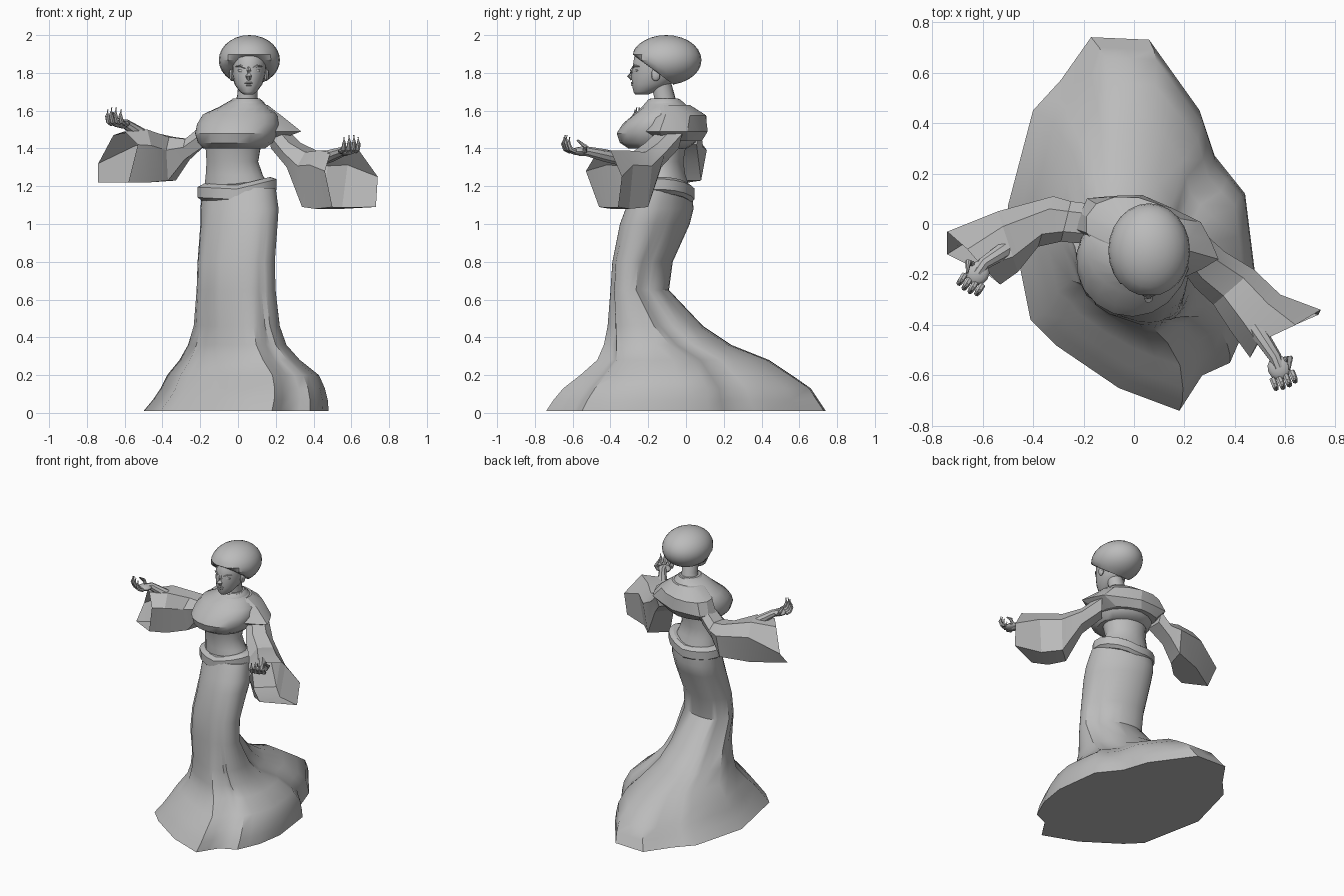
import bpy, bmesh, math
from mathutils import Vector as V, Matrix

if "Cube" in bpy.data.objects:
    bpy.data.objects.remove(bpy.data.objects["Cube"])

grey = bpy.data.materials.new("stone_grey")
grey.use_nodes = True
TONE = (0.5, 0.5, 0.5, 1)
grey.diffuse_color = TONE
grey.node_tree.nodes["Principled BSDF"].inputs["Base Color"].default_value = TONE
parts = []


def finish(name, bm, angle=35):
    bmesh.ops.recalc_face_normals(bm, faces=bm.faces[:])
    mesh = bpy.data.meshes.new(name)
    bm.to_mesh(mesh)
    bm.free()
    mesh.materials.append(grey)
    ob = bpy.data.objects.new(name, mesh)
    bpy.context.collection.objects.link(ob)
    parts.append((ob, angle))
    return ob


def loft(name, rings, caps=(True, True), angle=35):
    """Skin a list of equal-length closed rings."""
    bm = bmesh.new()
    rows = [[bm.verts.new(p) for p in r] for r in rings]
    n = len(rows[0])
    for a, b in zip(rows, rows[1:]):
        for i in range(n):
            j = (i + 1) % n
            bm.faces.new((a[i], a[j], b[j], b[i]))
    for cap, row in zip(caps, (rows[0], rows[-1])):
        if cap:
            bm.faces.new(row)
    return finish(name, bm, angle)


def ring(z, cx, cy, rx, ry, yaw=0, n=18, tilt=0, bow=0, zig=0):
    pts = []
    for i in range(n):
        a = math.tau * i / n
        k = 1 - zig * (i % 2)
        p = V((rx * k * math.cos(a), ry * k * math.sin(a), 0))
        p = Matrix.Rotation(yaw, 3, 'Z') @ p
        pts.append(V((cx + p.x, cy + p.y, z + tilt * p.x + bow * abs(p.x))))
    return pts


def tube(name, path, radii, n=7):
    path = [V(p) for p in path]
    rings = []
    for i, p in enumerate(path):
        d = path[min(i + 1, len(path) - 1)] - path[max(i - 1, 0)]
        q = d.to_track_quat('Z', 'Y')
        rings.append([p + q @ V((radii[i] * math.cos(t), radii[i] * math.sin(t), 0))
                      for t in (math.tau * k / n for k in range(n))])
    return loft(name, rings)


def blob(name, centre, ax, ay, az, seg=12):
    """Ellipsoid from three half-axis vectors."""
    m = Matrix((ax, ay, az)).transposed().to_4x4()
    m.translation = centre
    bm = bmesh.new()
    bmesh.ops.create_uvsphere(bm, u_segments=seg, v_segments=seg // 2 + 2, radius=1, matrix=m)
    return finish(name, bm)


# Skirt: the hem outline shrinks into a slim tube, skewed towards the left front
hem = [(-.17, .74), (-.29, .57), (-.4, .45), (-.5, .07), (-.41, -.38), (-.31, -.48),
       (-.06, -.65), (.18, -.74), (.27, -.6), (.38, -.55), (.45, -.39), (.48, -.2),
       (.44, .12), (.32, .27), (.26, .45), (.06, .73)]
hem = [V(p) for p in hem]
outline = []
for a, b in zip(hem, hem[1:] + hem[:1]):
    outline += [a, (a + b) / 2]
SKEW = -.33
CREASES = {4: .06, 5: .1, 25: .1, 26: .15, 27: .1, 9: .07, 12: .05, 17: .05}
levels = [(.01, -.5, .48, -.74, .74, 1), (.07, -.45, .475, -.7, .7, 1),
          (.13, -.41, .46, -.65, .66, 1), (.2, -.375, .43, -.56, .56, .9),
          (.28, -.31, .33, -.47, .44, .8), (.36, -.265, .26, -.435, .24, .6),
          (.46, -.235, .225, -.415, .09, .4), (.65, -.22, .2, -.4, -.09, .1),
          (.8, -.215, .195, -.39, -.07, 0), (1, -.2, .21, -.35, .02, 0),
          (1.08, -.2, .215, -.32, .04, 0), (1.19, -.19, .2, -.27, .03, 0)]
rings = []
for z, x0, x1, y0, y1, mix in levels:
    fold = max(0, 1 - abs(z - .55) / .5)
    row = []
    for i, p in enumerate(outline):
        s = V(((p.x + .01) / .49, p.y / .74))
        a = math.atan2(s.y, s.x)
        s = V((math.cos(a), math.sin(a + SKEW))).lerp(s, mix) * (1 - fold * CREASES.get(i, 0))
        row.append(V(((x0 + x1) / 2 + s.x * (x1 - x0) / 2,
                      (y0 + y1) / 2 + s.y * (y1 - y0) / 2, z)))
    rings.append(row)
loft("skirt", rings, angle=38)

# Belt, dipping at the front and back
loft("belt", [ring(z, -.005, -.115, r, r * .74, -.25, tilt=.1, bow=.15)
              for z, r in ((1.115, .19), (1.13, .215), (1.185, .215), (1.205, .18))], angle=25)

# Waist, then bodice overhanging it
loft("waist", [ring(1.17, 0, -.11, .185, .135, -.25), ring(1.26, -.02, -.12, .155, .115, -.25),
               ring(1.33, -.03, -.125, .14, .11, -.25), ring(1.42, -.025, -.13, .15, .13, -.25)])
loft("bodice", [ring(1.4, -.02, -.15, .165, .155, -.15), ring(1.43, -.015, -.15, .2, .2, -.15),
                ring(1.48, -.01, -.145, .22, .222, -.15), ring(1.53, 0, -.135, .22, .2, -.2),
                ring(1.58, .01, -.115, .2, .16, -.2), ring(1.62, .03, -.11, .13, .125),
                ring(1.66, .045, -.115, .075, .085)])

# Pointed shoulder cape
loft("shoulder_cape", [ring(z, x, y, rx, ry, -.32, 14, zig=zig) for z, x, y, rx, ry, zig in
                       ((1.63, .04, -.08, .12, .1, 0), (1.575, .02, -.04, .22, .14, 0),
                        (1.49, .05, -.045, .3, .15, .08), (1.44, .01, -.05, .2, .13, .04))], angle=20)

# Neck and collar band
tube("neck", [(.045, -.11, 1.6), (.05, -.115, 1.68), (.055, -.14, 1.77)], (.07, .054, .053), 14)
loft("collar", [ring(z, .044, -.114, r, r * 1.06) for z, r in
                ((1.63, .1), (1.645, .094), (1.665, .07))])

# Head
loft("head", [ring(1.685, .055, -.235, .024, .035), ring(1.7, .055, -.222, .045, .057),
              ring(1.74, .055, -.185, .074, .103), ring(1.79, .058, -.165, .088, .125),
              ring(1.84, .06, -.16, .092, .123), ring(1.89, .06, -.155, .092, .12),
              ring(1.93, .06, -.14, .08, .1)], angle=60)
tube("nose", [(.057, -.276, 1.835), (.057, -.286, 1.81), (.057, -.296, 1.785), (.057, -.283, 1.767)],
     (.006, .012, .017, .012))
for z, w in ((1.747, .024), (1.736, .019)):
    blob("lip", (.056, -.28, z), (w, 0, 0), (0, .012, 0), (0, 0, .007), 10)
for side, label in ((1, "left"), (-1, "right")):
    x = .058 + side * .04
    blob(label + "_eye", (x, -.264, 1.81), (.021, side * .008, side * .004), (0, .011, 0), (0, 0, .008), 10)
    tube(label + "_brow", [(x - side * .022, -.28, 1.825), (x + side * .006, -.272, 1.838),
                           (x + side * .03, -.248, 1.834)], (.004, .006, .003), 5)
    blob(label + "_ear", (.058 + side * .092, -.16, 1.79), (.014, 0, 0), (0, .024, 0), (0, 0, .034), 10)

# Rounded hair; the lower front slopes back to a hairline behind the ears
hair = blob("hair", (.06, -.105, 1.868), (.162, 0, 0), (0, .187, 0), (0, 0, .132), 24)
for v in hair.data.vertices:
    v.co.y = max(v.co.y, -.292 + 1.35 * max(0, 1.905 - v.co.z))


# Sleeves: wide hanging bags, narrow along the bottom, open at a slanted mouth
def sleeve(name, stations, mouth):
    rings = []
    for x, y, top, low, wx, wy, h in stations:
        mid = low + h * (top - low)
        rings.append([V((x + k * wx, y + k * wy, z)) for k, z in
                      ((.5, top), (1, mid), (.7, low), (-.7, low), (-1, mid), (-.5, top))])
    loft(name, rings + [[V(p) for p in mouth]], (True, False), 20)


sleeve("right_sleeve", [(-.17, 0, 1.54, 1.42, 0, .08, .6), (-.27, .01, 1.45, 1.34, .02, .08, .6),
                        (-.35, .01, 1.46, 1.23, .03, .1, .7), (-.5, -.07, 1.5, 1.22, -.04, .12, .7)],
       [(-.66, -.1, 1.47), (-.74, -.03, 1.32), (-.74, -.12, 1.22),
        (-.58, -.2, 1.22), (-.53, -.24, 1.42), (-.6, -.17, 1.49)])
sleeve("left_sleeve", [(.21, -.08, 1.53, 1.4, .05, .06, .6), (.3, -.18, 1.43, 1.3, .06, .07, .6),
                       (.395, -.25, 1.38, 1.09, .08, .07, .75), (.48, -.35, 1.39, 1.08, .1, .07, .75)],
       [(.64, -.4, 1.39), (.74, -.34, 1.25), (.73, -.36, 1.09),
        (.5, -.46, 1.09), (.46, -.53, 1.28), (.49, -.47, 1.38)])


# Forearms and palm-up hands with curled fingers
def arm(label, elbow, palm, ahead, across, inward):
    palm, ahead, across = V(palm), V(ahead).normalized(), V(across).normalized()
    up = V((0, 0, 1))
    wrist = palm - ahead * .045
    tube(label + "_forearm", [elbow, V(elbow).lerp(wrist, .6), wrist, palm], (.035, .034, .026, .024), 9)
    blob(label + "_palm", palm, across * .046, ahead * .05, up * .02)
    for i in range(4):
        base = palm + ahead * .03 + across * (i - 1.5) * .027
        reach = 1 - .12 * abs(i - 1.5)
        steps = ((0, 0), (.035, .014), (.05, .05), (.042, .092))
        tube(label + "_finger", [base + (ahead * a + up * h) * reach for a, h in steps],
             (.013, .013, .011, .004))
    root = palm - ahead * .02 + across * inward * .035
    tube(label + "_thumb", [root, root + across * inward * .02 + up * .025,
                            root + ahead * .04 + up * .06], (.014, .012, .005))


arm("right", (-.4, -.03, 1.4), (-.62, -.195, 1.53), (-.5, -.8, 0), (-.85, .5, 0), 1)
arm("left", (.4, -.29, 1.33), (.575, -.57, 1.385), (.35, -.9, 0), (.9, .35, 0), 1)

# Smooth shading with crisp folds
for ob, angle in parts:
    bpy.ops.object.select_all(action='DESELECT')
    ob.select_set(True)
    bpy.context.view_layer.objects.active = ob
    bpy.ops.object.shade_smooth_by_angle(angle=math.radians(angle))
